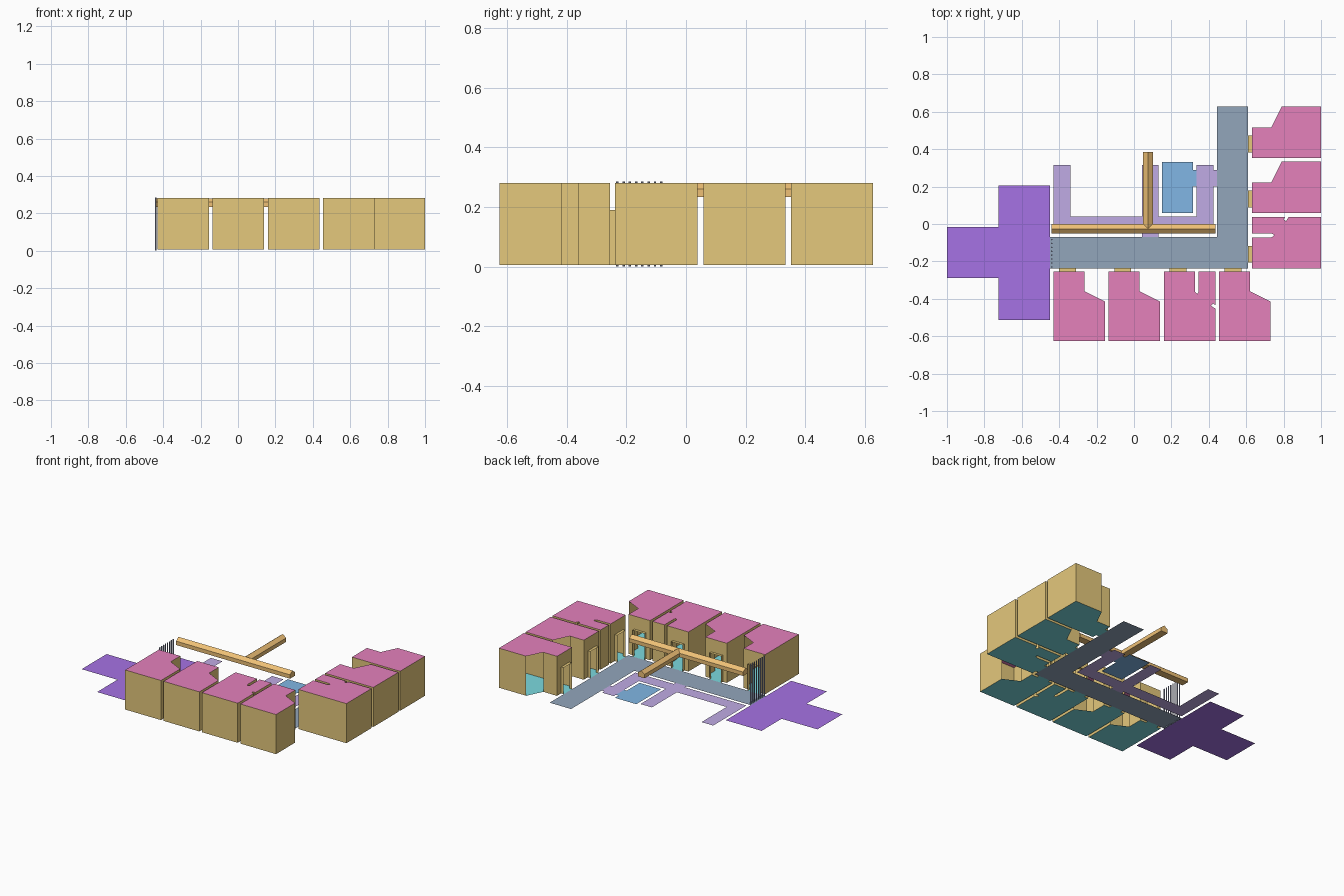
import bpy, bmesh, math
from mathutils import Vector

if "Cube" in bpy.data.objects:
    bpy.data.objects.remove(bpy.data.objects["Cube"])

Z0, Z1 = 0.006, 0.281      # ground sheets / roof level
DOOR_H = 0.19
DOOR = (0.03, 0.12)        # door span along the corridor side


def material(name, rgb):
    m = bpy.data.materials.new(name)
    m.diffuse_color = (*rgb, 1)
    m.use_nodes = True
    m.node_tree.nodes["Principled BSDF"].inputs["Base Color"].default_value = m.diffuse_color
    return m


GOLD = material("ochre_wall", (0.78, 0.58, 0.20))
PINK = material("pink_roof", (0.78, 0.22, 0.50))
TEAL = material("teal_floor", (0.20, 0.70, 0.74))
SLATE = material("slate", (0.29, 0.38, 0.50))
VIOLET = material("violet", (0.38, 0.17, 0.78))
LAVENDER = material("lavender", (0.53, 0.41, 0.78))
BLUE = material("blue", (0.22, 0.47, 0.78))
ORANGE = material("orange", (0.86, 0.53, 0.18))
STEEL = material("steel", (0.32, 0.35, 0.50))


def mesh_object(name, faces, mat):
    """Build an object from lists of face corners, merging shared points."""
    bm = bmesh.new()
    for f in faces:
        bm.faces.new([bm.verts.new(p) for p in f])
    bmesh.ops.remove_doubles(bm, verts=bm.verts, dist=1e-5)
    bmesh.ops.recalc_face_normals(bm, faces=bm.faces)
    me = bpy.data.meshes.new(name)
    bm.to_mesh(me)
    bm.free()
    me.materials.append(mat)
    ob = bpy.data.objects.new(name, me)
    bpy.context.collection.objects.link(ob)
    return ob


def sheet(name, outline, z, mat):
    pts = [Vector((x, y, z)) for x, y in outline]
    area = sum(a.x * b.y - b.x * a.y for a, b in zip(pts, pts[1:] + pts[:1]))
    if area < 0:
        pts.reverse()
    return mesh_object(name, [pts], mat)


def room(name, outline, place, open_edge=None):
    """outline in (along corridor, depth); first edge holds the door."""
    def at(p, z):
        return (*place(*p), z)

    def wall(a, b, lo=Z0, hi=Z1):
        return [at(a, lo), at(b, lo), at(b, hi), at(a, hi)]

    d0, d1 = DOOR
    faces = []
    n = len(outline)
    for i in range(n):
        a, b = outline[i], outline[(i + 1) % n]
        if i == open_edge:
            continue
        if i == 0:
            faces += [wall(a, (d0, 0)), wall((d1, 0), b),
                      wall((d0, 0), (d1, 0), DOOR_H, Z1)]
        else:
            faces.append(wall(a, b))
    mesh_object(name + "_walls", faces, GOLD)

    # door lining reaching out to the corridor
    t = -0.02
    mesh_object(name + "_door_lining", [
        wall((d0, t), (d0, 0), Z0, DOOR_H),
        wall((d1, t), (d1, 0), Z0, DOOR_H),
        [at(p, DOOR_H) for p in ((d0, t), (d1, t), (d1, 0), (d0, 0))]], GOLD)

    flat = [place(*p) for p in outline]
    sheet(name + "_roof", flat, Z1, PINK)
    sheet(name + "_floor", flat, Z0, TEAL)
    sheet(name + "_threshold",
          [place(*p) for p in ((d0, t), (d1, t), (d1, 0), (d0, 0))], Z0, TEAL)


# room plans: plain with open diagonal, and one with a joined side chamber
W, D = 0.275, 0.37
plain = [(0, 0), (0.165, 0), (0.165, 0.105), (W, 0.16), (W, D), (0, D)]
joined = [(0, 0), (0.165, 0), (0.165, 0.105), (0.178, 0.12), (0.185, 0.108),
          (0.185, 0), (W, 0), (W, 0.178), (0.262, 0.17), (0.252, 0.183),
          (W, 0.197), (W, D), (0, D)]

# front row
for i, x0 in enumerate((-0.43, -0.135, 0.16, 0.455)):
    special = i == 2
    room(f"front_room_{i + 1}", joined if special else plain,
         lambda u, v, x0=x0: (x0 + u, -0.255 - v), None if special else 2)

# right row
for i, y0 in enumerate((-0.237, 0.058, 0.352)):
    special = i == 0
    room(f"right_room_{i + 1}", joined if special else plain,
         lambda u, v, y0=y0: (0.63 + v, y0 + u), None if special else 2)

# corridor floor
sheet("corridor_floor", [(-0.45, -0.237), (0.61, -0.237), (0.61, 0.627),
                         (0.445, 0.627), (0.445, -0.07), (-0.45, -0.07)], Z0, SLATE)

# entrance hall floor
sheet("hall_floor", [(-0.45, -0.513), (-0.45, 0.205), (-0.725, 0.205),
                     (-0.725, -0.015), (-1, -0.015), (-1, -0.29),
                     (-0.725, -0.29), (-0.725, -0.513)], Z0, VIOLET)

# garden path with three arms and two links
sheet("garden_path", [
    (-0.43, -0.05), (0.042, -0.05), (0.042, -0.07), (0.13, -0.07), (0.13, -0.05),
    (0.425, -0.05), (0.425, 0.2), (0.445, 0.2), (0.445, 0.29), (0.425, 0.29),
    (0.425, 0.315), (0.335, 0.315), (0.335, 0.04), (0.13, 0.04), (0.13, 0.315),
    (0.042, 0.315), (0.042, 0.04), (-0.34, 0.04), (-0.34, 0.315), (-0.43, 0.315)],
    Z0, LAVENDER)

# pool
sheet("pool", [(0.15, 0.06), (0.315, 0.06), (0.315, 0.2), (0.335, 0.2),
               (0.335, 0.29), (0.315, 0.29), (0.315, 0.332), (0.15, 0.332)], Z0, BLUE)


def ridge_beam(name, start, end):
    """Five-sided beam with a pitched top."""
    a, b = Vector((*start, 0)), Vector((*end, 0))
    side = (b - a).normalized().cross(Vector((0, 0, 1)))
    prof = [(-0.026, 0.233), (0.026, 0.233), (0.026, 0.260), (0, 0.280), (-0.026, 0.260)]
    ra, rb = ([p + side * s + Vector((0, 0, z)) for s, z in prof] for p in (a, b))
    faces = [ra, rb] + [[ra[i], ra[(i + 1) % 5], rb[(i + 1) % 5], rb[i]] for i in range(5)]
    mesh_object(name, faces, ORANGE)


ridge_beam("long_canopy", (-0.44, -0.026), (0.437, -0.026))
ridge_beam("branch_canopy", (0.075, -0.026), (0.075, 0.385))

# row of gate bars at the corridor mouth
for i in range(8):
    bpy.ops.mesh.primitive_cylinder_add(vertices=8, radius=0.004, depth=0.285,
                                        location=(-0.44, -0.23 + i * 0.021, 0.1425))
    bar = bpy.context.object
    bar.name = f"gate_bar_{i + 1}"
    bar.data.materials.append(STEEL)
